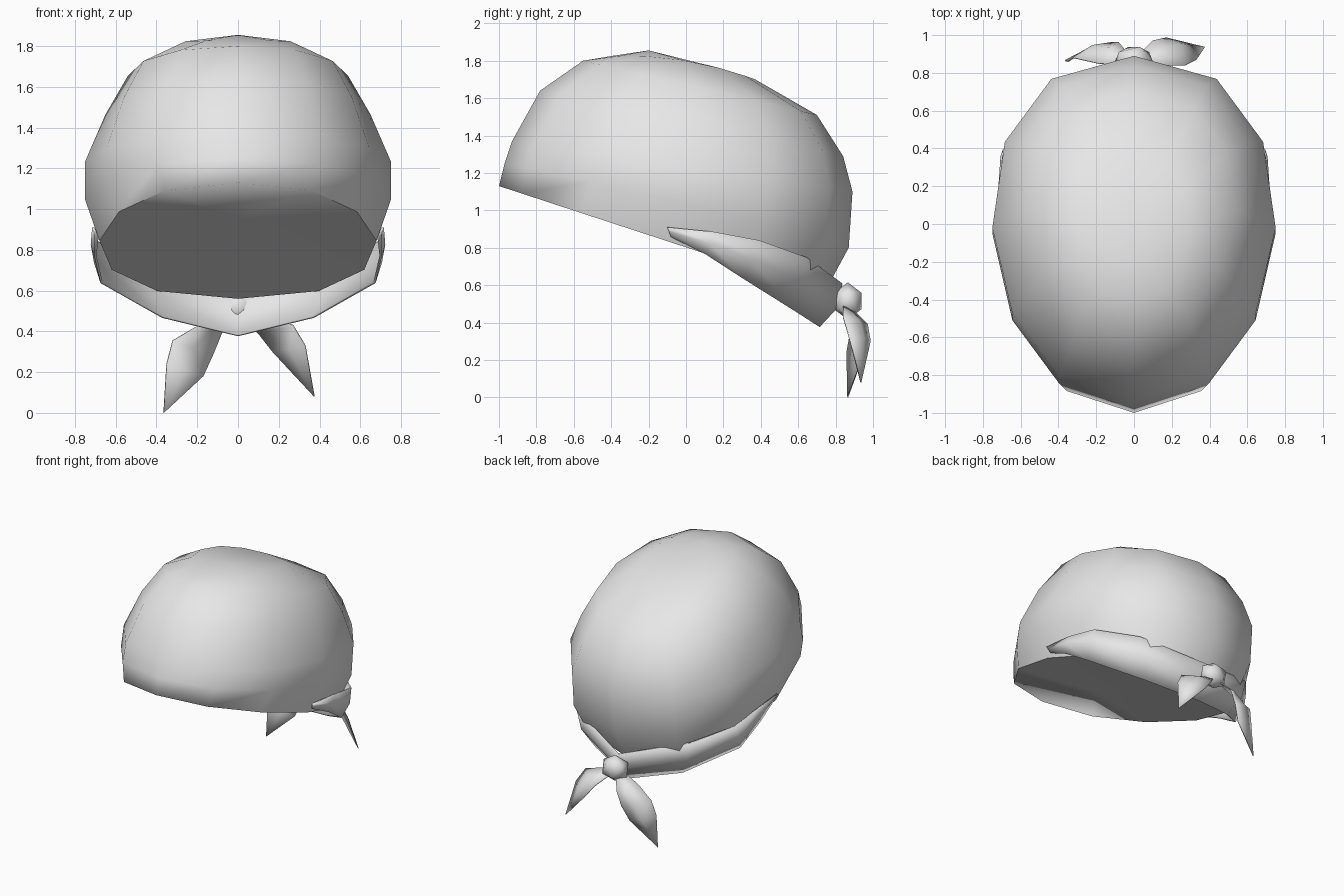
import bpy
import bmesh
from math import sin, cos, pi
from mathutils import Vector

cube = bpy.data.objects.get("Cube")
if cube:
    bpy.data.objects.remove(cube)

cloth = bpy.data.materials.new("grey_cloth")
cloth.use_nodes = True
grey = (0.8, 0.8, 0.8, 1)
cloth.diffuse_color = grey
cloth.node_tree.nodes["Principled BSDF"].inputs["Base Color"].default_value = grey


def finish(name, bm):
    """Turn a bmesh into a smooth, coloured object."""
    bmesh.ops.recalc_face_normals(bm, faces=bm.faces)
    for face in bm.faces:
        face.smooth = True
    mesh = bpy.data.meshes.new(name)
    bm.to_mesh(mesh)
    bm.free()
    mesh.materials.append(cloth)
    obj = bpy.data.objects.new(name, mesh)
    bpy.context.collection.objects.link(obj)
    return obj


def strip(name, rows):
    """Cloth sheet skinned over rows of equal length."""
    bm = bmesh.new()
    grid = [[bm.verts.new(p) for p in row] for row in rows]
    for a, b in zip(grid, grid[1:]):
        for i in range(len(a) - 1):
            bm.faces.new((a[i], a[i + 1], b[i + 1], b[i]))
    bmesh.ops.remove_doubles(bm, verts=bm.verts, dist=0.001)
    return finish(name, bm)


def thicken(obj, thickness):
    mod = obj.modifiers.new("thickness", "SOLIDIFY")
    mod.thickness = thickness
    mod.offset = 0


# Cap: tilted rings given by front y, z, back y, z, half width, side lift
SIDES = 12
rings = [
    (-1.0, 1.13, 0.74, 0.56, 0.68, 0),
    (-0.97, 1.25, 0.87, 0.80, 0.75, 0.02),
    (-0.93, 1.37, 0.89, 1.10, 0.75, 0),
    (-0.78, 1.64, 0.84, 1.29, 0.65, 0),
    (-0.55, 1.80, 0.70, 1.51, 0.54, 0),
    (-0.40, 1.825, 0.37, 1.70, 0.30, 0.04),
]
bm = bmesh.new()
loops = []
for fy, fz, by, bz, width, lift in rings:
    loop = []
    for i in range(SIDES):
        a = 2 * pi * i / SIDES
        s, t = sin(a), (1 - cos(a)) / 2
        x = width * abs(s) ** 0.85 * (1 if s > 0 else -1) * (1 - 0.06 * cos(a))
        loop.append(bm.verts.new((x, fy + (by - fy) * t,
                                  fz + (bz - fz) * t + lift * s * s)))
    loops.append(loop)
crown = bm.verts.new((0, -0.2, 1.855))
under = bm.verts.new((0, -0.42, 0.95))
for i in range(SIDES):
    j = (i + 1) % SIDES
    for a, b in zip(loops, loops[1:]):
        bm.faces.new((a[i], a[j], b[j], b[i]))
    bm.faces.new((loops[-1][i], loops[-1][j], crown))
    bm.faces.new((loops[0][j], loops[0][i], under))
# Rim is a sharp fold except at the front point
tip = loops[0][0]
for i in range(SIDES):
    edge = bm.edges.get((loops[0][i], loops[0][(i + 1) % SIDES]))
    edge.smooth = tip in edge.verts
finish("cap", bm)

# Band wrapped round the lower back, mirrored
upper = [(0.71, -0.10, 0.91), (0.71, 0.15, 0.885), (0.69, 0.39, 0.84),
         (0.48, 0.64, 0.75), (0, 0.83, 0.61)]
lower = [(0.69, -0.08, 0.86), (0.70, 0.10, 0.77), (0.67, 0.30, 0.64),
         (0.37, 0.57, 0.47), (0, 0.71, 0.38)]
middle = []
for i, (u, l) in enumerate(zip(upper, lower)):
    p = (Vector(u) + Vector(l)) / 2
    bulge = Vector((p.x, p.y, 0)).normalized() * 0.012 * i
    middle.append(p + bulge)
band = strip("band", [upper, middle, lower])
mirror = band.modifiers.new("mirror", "MIRROR")
mirror.use_clip = True
thicken(band, 0.012)

# Knot
bm = bmesh.new()
bmesh.ops.create_icosphere(bm, subdivisions=1, radius=1)
for v in bm.verts:
    v.co = Vector((0.11 * v.co.x, 0.085 * v.co.y + 0.865, 0.1 * v.co.z + 0.515))
finish("knot", bm)


# Two leaf-shaped tails, each folded along its middle
def tail(name, outer, inner):
    fold = [(Vector(a) + Vector(b)) / 2 for a, b in zip(outer, inner)]
    for p in fold[1:-1]:
        p.y += 0.025
    thicken(strip(name, [outer, fold, inner]), 0.006)


tail("right_tail",
     [(-0.04, 0.84, 0.50), (-0.19, 0.85, 0.43), (-0.32, 0.88, 0.355),
      (-0.35, 0.86, 0.24), (-0.365, 0.865, 0)],
     [(-0.03, 0.90, 0.46), (-0.08, 0.96, 0.39), (-0.12, 0.96, 0.29),
      (-0.17, 0.93, 0.18), (-0.365, 0.865, 0)])
tail("left_tail",
     [(0.04, 0.84, 0.50), (0.27, 0.84, 0.43), (0.33, 0.87, 0.33),
      (0.375, 0.935, 0.08)],
     [(0.03, 0.90, 0.46), (0.10, 0.97, 0.39), (0.17, 0.985, 0.30),
      (0.375, 0.935, 0.08)])
